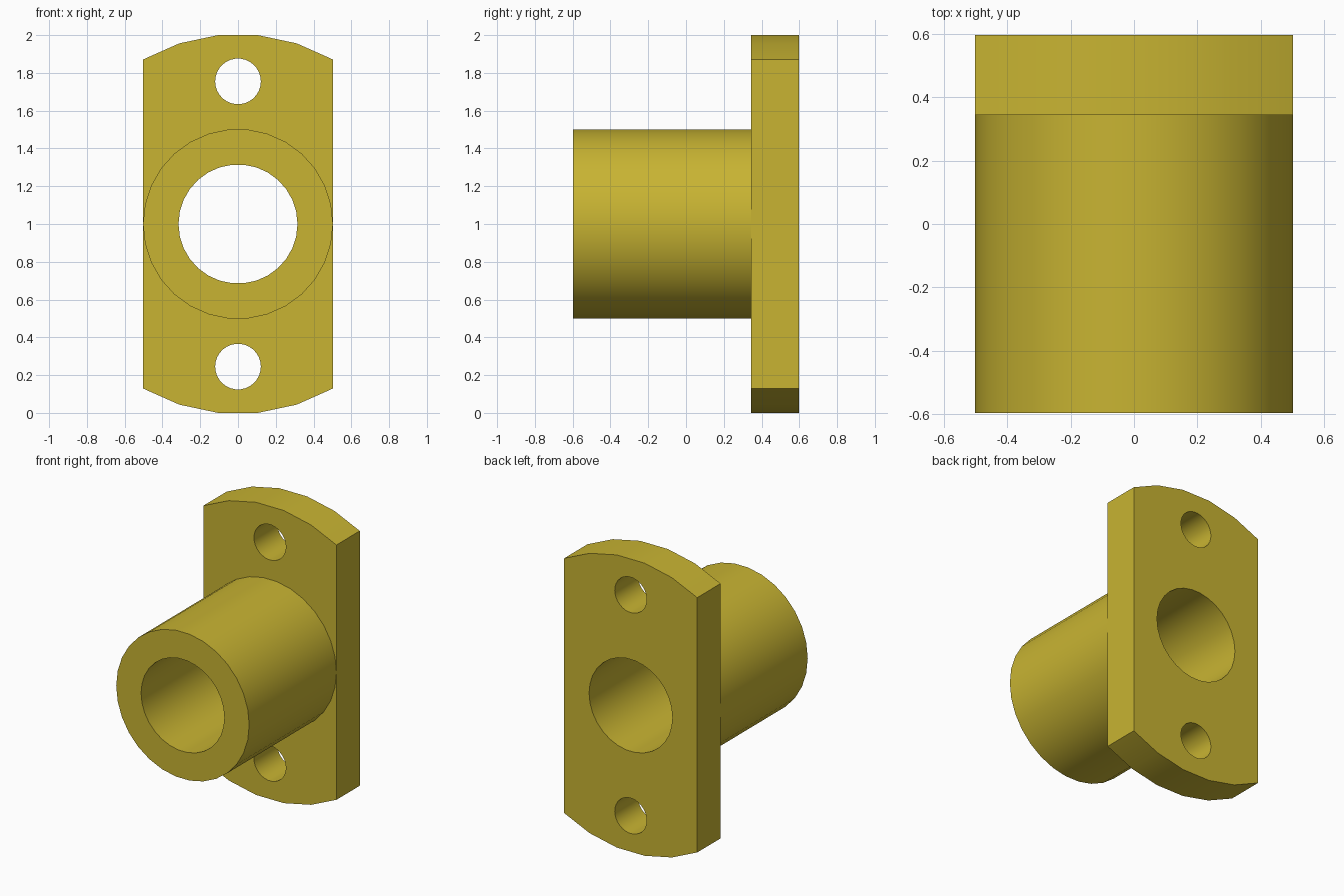
import bpy, bmesh, math

if "Cube" in bpy.data.objects:
    bpy.data.objects.remove(bpy.data.objects["Cube"])

SIDES = 30
R = 1 / math.cos(math.radians(6))    # flange arc radius; flat facets land on z = 0 and 2
HALF = R / 2                         # flange half width, also the barrel radius
BORE, BOLT, BOLT_POS = 0.315, 0.121, 0.755
FRONT, STEP, BACK = -0.597, 0.345, 0.597

brass = bpy.data.materials.new("brass yellow")
brass.diffuse_color = (0.578, 0.456, 0.032, 1)
brass.use_nodes = True
brass.node_tree.nodes["Principled BSDF"].inputs["Base Color"].default_value = brass.diffuse_color


def ring(radius, z=0):
    """Circle outline as a list of 2D points."""
    return [(radius * math.cos(2 * math.pi * i / SIDES),
             z + radius * math.sin(2 * math.pi * i / SIDES)) for i in range(SIDES)]


def plate(name, outlines, y0, y1):
    """Extrude a filled outline with holes from y0 to y1."""
    curve = bpy.data.curves.new(name + "_profile", 'CURVE')
    curve.dimensions, curve.fill_mode = '2D', 'BOTH'
    curve.extrude = (y1 - y0) / 2
    for pts in outlines:
        spline = curve.splines.new('POLY')
        spline.points.add(len(pts) - 1)
        for p, (x, z) in zip(spline.points, pts):
            p.co = (x, z, 0, 1)
        spline.use_cyclic_u = True
    obj = bpy.data.objects.new(name, curve)
    bpy.context.collection.objects.link(obj)
    obj.rotation_euler = (math.pi / 2, 0, 0)
    obj.location = (0, (y0 + y1) / 2, 1)
    bpy.ops.object.select_all(action='DESELECT')
    obj.select_set(True)
    bpy.context.view_layer.objects.active = obj
    bpy.ops.object.convert(target='MESH')
    obj = bpy.context.object
    # Weld caps to walls and make normals consistent
    bm = bmesh.new()
    bm.from_mesh(obj.data)
    bmesh.ops.remove_doubles(bm, verts=bm.verts, dist=1e-5)
    bmesh.ops.recalc_face_normals(bm, faces=bm.faces)
    bm.to_mesh(obj.data)
    bm.free()
    obj.data.materials.clear()
    obj.data.materials.append(brass)
    bpy.ops.object.shade_smooth_by_angle(angle=math.radians(30))
    return obj


# Flange: large disc trimmed by two straight sides, with bore and two bolt holes
flange_outline = [p for p in ring(R) if abs(p[0]) < HALF + 1e-4]
plate("flange", [flange_outline, ring(BORE), ring(BOLT, BOLT_POS), ring(BOLT, -BOLT_POS)],
      STEP, BACK)

# Barrel: hollow sleeve in front of the flange
plate("barrel", [ring(HALF), ring(BORE)], FRONT, STEP)
